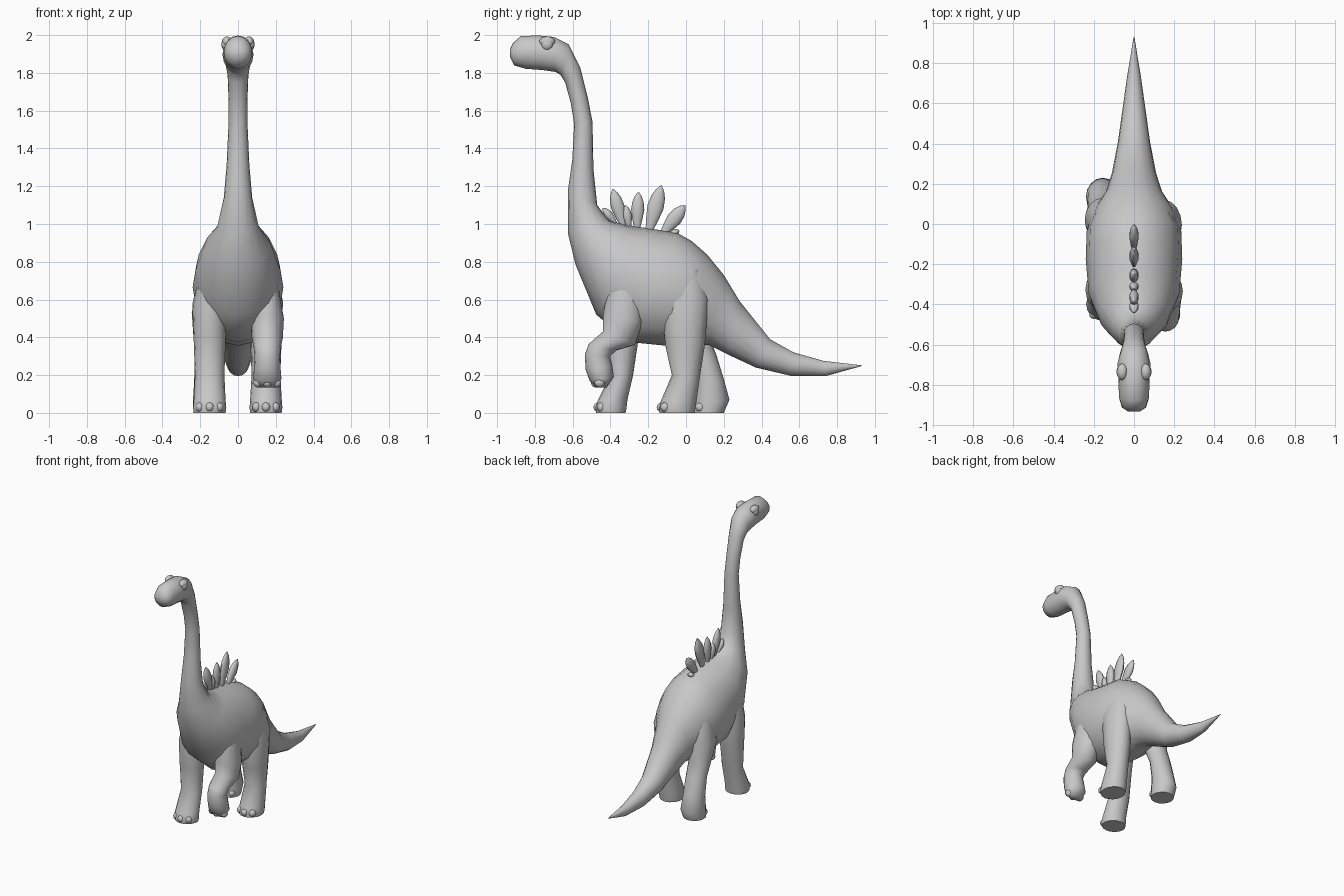
import bpy, bmesh, math
from mathutils import Vector

grey = bpy.data.materials.new("plain grey")
grey.diffuse_color = (0.58, 0.58, 0.58, 1)


def finish(name, bm):
    bmesh.ops.recalc_face_normals(bm, faces=bm.faces)
    me = bpy.data.meshes.new(name)
    bm.to_mesh(me)
    bm.free()
    me.materials.append(grey)
    ob = bpy.data.objects.new(name, me)
    bpy.context.collection.objects.link(ob)
    bpy.ops.object.select_all(action='DESELECT')
    ob.select_set(True)
    bpy.context.view_layer.objects.active = ob
    bpy.ops.object.shade_smooth_by_angle(angle=math.radians(60))
    return ob


def loft(name, rings, cx=0.0, sides=16):
    """Skin elliptical rings: (y1, z1, y2, z2, half width in x)."""
    bm = bmesh.new()
    loops = []
    for y1, z1, y2, z2, hw in rings:
        a, b = Vector((cx, y1, z1)), Vector((cx, y2, z2))
        mid, half = (a + b) / 2, (a - b) / 2
        loops.append([bm.verts.new(mid + half * math.cos(t) + Vector((hw * math.sin(t), 0, 0)))
                      for t in (2 * math.pi * i / sides for i in range(sides))])
    for p, q in zip(loops, loops[1:]):
        for i in range(sides):
            j = (i + 1) % sides
            bm.faces.new((p[i], p[j], q[j], q[i]))
    bm.faces.new(loops[0])
    bm.faces.new(loops[-1])
    return finish(name, bm)


def ball(name, loc, size):
    bm = bmesh.new()
    bmesh.ops.create_uvsphere(bm, u_segments=12, v_segments=8, radius=1)
    for v in bm.verts:
        v.co = Vector((v.co.x * size[0], v.co.y * size[1], v.co.z * size[2])) + Vector(loc)
    return finish(name, bm)


# Head, neck, trunk and tail: top point, bottom point, half width
loft("body", [
    (-0.932, 1.925, -0.932, 1.885, 0.03),
    (-0.915, 1.96, -0.91, 1.84, 0.06),
    (-0.875, 1.995, -0.85, 1.822, 0.075),
    (-0.78, 1.998, -0.76, 1.815, 0.077),
    (-0.70, 1.99, -0.69, 1.805, 0.082),
    (-0.62, 1.95, -0.665, 1.79, 0.07),
    (-0.56, 1.83, -0.64, 1.75, 0.055),
    (-0.52, 1.67, -0.61, 1.64, 0.05),
    (-0.495, 1.54, -0.592, 1.53, 0.05),
    (-0.49, 1.29, -0.602, 1.34, 0.06),
    (-0.47, 1.10, -0.625, 1.18, 0.075),
    (-0.41, 1.02, -0.625, 0.95, 0.11),
    (-0.32, 0.995, -0.585, 0.785, 0.175),
    (-0.22, 0.98, -0.475, 0.52, 0.225),
    (-0.05, 0.955, -0.30, 0.375, 0.24),
    (0.03, 0.91, -0.10, 0.355, 0.235),
    (0.11, 0.84, 0.03, 0.36, 0.20),
    (0.20, 0.73, 0.12, 0.36, 0.14),
    (0.285, 0.59, 0.22, 0.31, 0.11),
    (0.445, 0.39, 0.37, 0.24, 0.08),
    (0.57, 0.32, 0.56, 0.195, 0.058),
    (0.73, 0.275, 0.74, 0.195, 0.034),
    (0.93, 0.252, 0.93, 0.248, 0.002)])

# Legs: front point, back point, half width
loft("front_leg_planted", [
    (-0.42, 0.74, -0.24, 0.76, 0.05),
    (-0.43, 0.57, -0.22, 0.58, 0.092),
    (-0.42, 0.40, -0.25, 0.40, 0.085),
    (-0.40, 0.20, -0.28, 0.20, 0.078),
    (-0.465, 0.07, -0.31, 0.07, 0.084),
    (-0.482, 0.03, -0.315, 0.025, 0.088),
    (-0.475, 0.0, -0.32, 0.0, 0.084)], -0.15)
loft("front_leg_raised", [
    (-0.40, 0.72, -0.22, 0.72, 0.05),
    (-0.44, 0.52, -0.23, 0.48, 0.088),
    (-0.44, 0.43, -0.27, 0.36, 0.082),
    (-0.515, 0.365, -0.37, 0.33, 0.072),
    (-0.535, 0.31, -0.402, 0.30, 0.068),
    (-0.532, 0.23, -0.39, 0.25, 0.070),
    (-0.51, 0.17, -0.382, 0.19, 0.075),
    (-0.475, 0.135, -0.42, 0.135, 0.05)], 0.155)
loft("hind_leg_forward", [
    (-0.09, 0.76, 0.07, 0.76, 0.05),
    (-0.13, 0.58, 0.12, 0.60, 0.09),
    (-0.11, 0.36, 0.10, 0.36, 0.082),
    (-0.075, 0.20, 0.075, 0.20, 0.076),
    (-0.13, 0.07, 0.055, 0.06, 0.084),
    (-0.145, 0.03, 0.05, 0.025, 0.087),
    (-0.14, 0.0, 0.045, 0.0, 0.083)], 0.148)
loft("hind_leg_back", [
    (-0.09, 0.72, 0.08, 0.72, 0.05),
    (-0.09, 0.52, 0.13, 0.54, 0.09),
    (-0.01, 0.38, 0.125, 0.40, 0.08),
    (0.03, 0.29, 0.16, 0.31, 0.075),
    (0.048, 0.15, 0.20, 0.18, 0.077),
    (0.04, 0.05, 0.23, 0.07, 0.084),
    (0.04, 0.0, 0.20, 0.0, 0.08)], -0.155)

# Three toenails on each foot
feet = {"front_planted": (-0.15, -0.462, 0.03), "front_raised": (0.155, -0.475, 0.16),
        "hind_forward": (0.148, -0.127, 0.03), "hind_back": (-0.155, 0.06, 0.03)}
for name, (x, y, z) in feet.items():
    for i in (-1, 0, 1):
        ball("toe_" + name, (x + 0.05 * i, y + 0.018 * abs(i), z), (0.024, 0.028, 0.026))

# Eyes with heavy lids
for s in (-1, 1):
    ball("eye", (s * 0.064, -0.735, 1.95), (0.024, 0.032, 0.032))
    ball("eyelid", (s * 0.058, -0.735, 1.965), (0.027, 0.042, 0.028))

# Leaf-shaped plates along the back: base, tip, width
plates = [((-0.37, 1.0), (-0.44, 1.085), 0.045), ((-0.33, 0.98), (-0.388, 1.185), 0.072),
          ((-0.26, 0.96), (-0.252, 1.17), 0.070), ((-0.20, 0.95), (-0.13, 1.205), 0.088),
          ((-0.13, 0.94), (-0.005, 1.10), 0.080), ((-0.09, 0.945), (-0.035, 0.965), 0.035),
          ((-0.30, 0.97), (-0.32, 1.10), 0.05)]
outline = [(0, 0.35), (0.3, 0.75), (0.55, 1), (0.75, 0.85), (0.9, 0.5), (1, 0.04)]
for base, tip, width in plates:
    b, t = Vector(base), Vector(tip)
    side = (t - b).orthogonal().normalized() * width / 2
    rings = []
    for f, w in outline:
        c = b.lerp(t, f)
        rings.append((*(c + side * w), *(c - side * w), 0.024 * w))
    loft("back_plate", rings, 0, 10)
